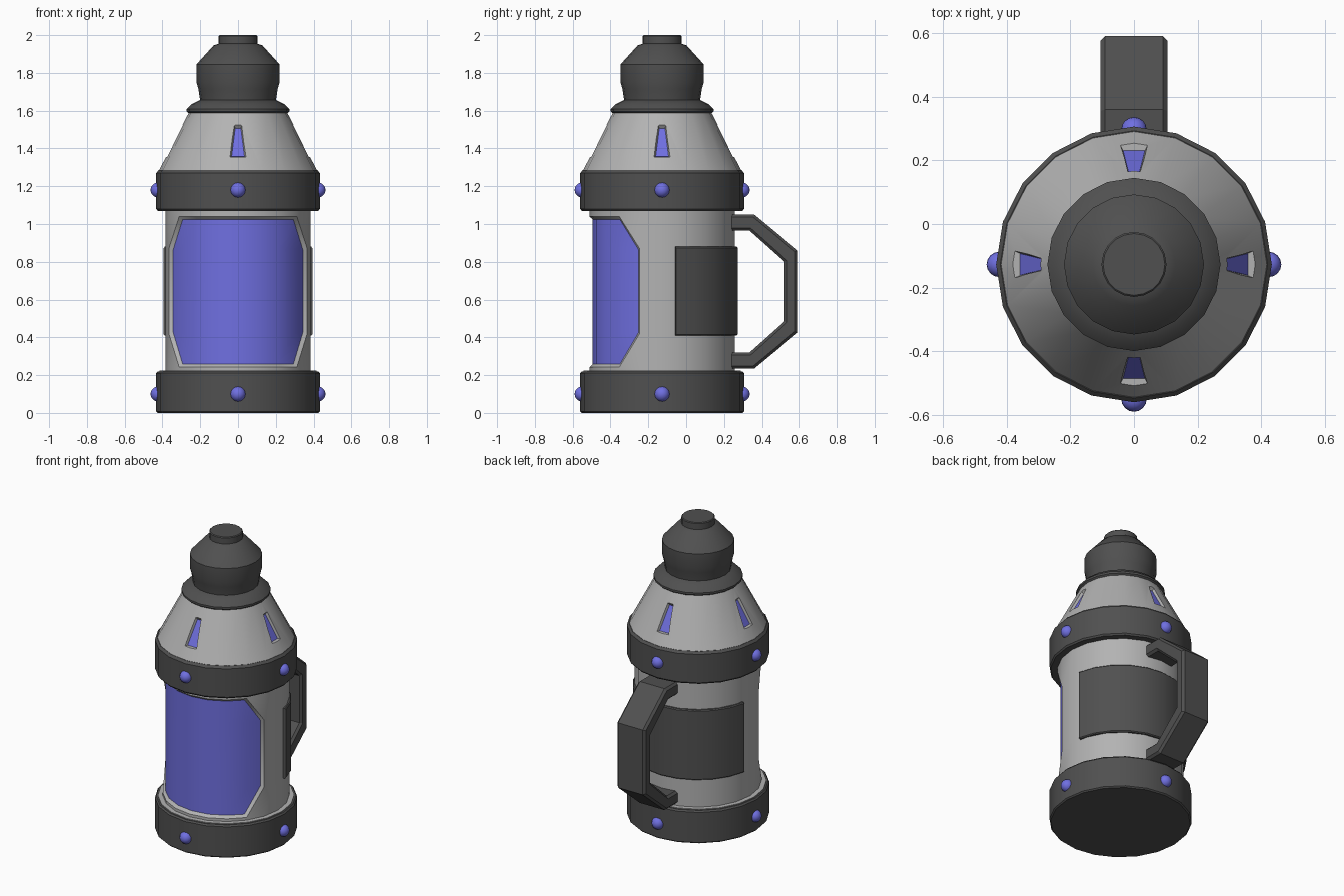
import bpy, bmesh
from math import sin, cos, radians, pi
from mathutils import Vector, Matrix

if "Cube" in bpy.data.objects:
    bpy.data.objects.remove(bpy.data.objects["Cube"])

CY = -0.127      # body axis position in y
N = 20           # sides of the turned parts


def material(name, color):
    m = bpy.data.materials.new(name)
    m.diffuse_color = color
    m.use_nodes = True
    m.node_tree.nodes["Principled BSDF"].inputs["Base Color"].default_value = m.diffuse_color
    return m


BLUE = material("blue_glass", (0.16, 0.16, 0.75, 1))
DARK = material("dark_grey", (0.08, 0.08, 0.08, 1))
LIGHT = material("light_grey", (0.45, 0.45, 0.45, 1))


def finish(name, bm, mat):
    bmesh.ops.recalc_face_normals(bm, faces=bm.faces)
    me = bpy.data.meshes.new(name)
    bm.to_mesh(me)
    bm.free()
    me.materials.append(mat)
    ob = bpy.data.objects.new(name, me)
    bpy.context.collection.objects.link(ob)
    return ob


def ring_point(r, a, z):
    return (r * cos(a), CY + r * sin(a), z)


def lathe_bm(profile):
    bm = bmesh.new()
    rings = [[bm.verts.new(ring_point(r, 2 * pi * k / N, z)) for k in range(N)]
             for r, z in profile]
    for lo, hi in zip(rings, rings[1:]):
        for k in range(N):
            j = (k + 1) % N
            bm.faces.new((lo[k], lo[j], hi[j], hi[k]))
    bm.faces.new(rings[0][::-1])
    bm.faces.new(rings[-1])
    return bm


def lathe(name, profile, mat):
    return finish(name, lathe_bm(profile), mat)


def loft(name, loops, mat):
    bm = bmesh.new()
    vs = [[bm.verts.new(p) for p in loop] for loop in loops]
    n = len(vs[0])
    for a, b in zip(vs, vs[1:]):
        for i in range(n):
            j = (i + 1) % n
            bm.faces.new((a[i], a[j], b[j], b[i]))
    bm.faces.new(vs[0][::-1])
    bm.faces.new(vs[-1])
    return finish(name, bm, mat)


# Turned bands, collar and cap
lathe("base_band", [(.425, 0), (.433, .008), (.433, .21), (.425, .22)], DARK)
lathe("upper_band", [(.425, 1.07), (.433, 1.08), (.433, 1.27), (.42, 1.285)], DARK)
lathe("collar", [(.26, 1.585), (.272, 1.595), (.272, 1.608), (.245, 1.635), (.19, 1.662)], DARK)
lathe("cap", [(.2, 1.65), (.21, 1.715), (.22, 1.75), (.22, 1.845), (.13, 1.945),
              (.102, 1.955), (.102, 1.995), (.097, 2.0)], DARK)

# Body with a recessed front window whose corners are cut diagonally
bm = lathe_bm([(.415, .2), (.415, .224), (.385, .224), (.385, .242), (.385, .42),
               (.385, .87), (.385, 1.04), (.385, 1.08)])
bm.verts.ensure_lookup_table()
bmesh.ops.recalc_face_normals(bm, faces=bm.faces)
at = lambda ring, k: bm.verts[ring * N + k]
window = {at(r, k) for r in range(3, 7) for k in range(11, 20)}
for edge_ring, mid_ring in ((3, 4), (6, 5)):
    for side, inner in ((11, 12), (19, 18)):
        bmesh.ops.connect_verts(bm, verts=[at(edge_ring, inner), at(mid_ring, side)])
        window.discard(at(edge_ring, side))
pane = [f for f in bm.faces if all(v in window for v in f.verts)]
bmesh.ops.inset_region(bm, faces=pane, thickness=.016, depth=-.018, use_even_offset=True)
for f in pane:
    f.material_index = 1
body = finish("body", bm, LIGHT)
body.data.materials.append(BLUE)

# Curved plate wrapped around the back
section = [(.36, .41), (.394, .41), (.4, .416), (.4, .874), (.394, .88), (.36, .88)]
loft("back_plate", [[ring_point(r, radians(10.5 + 159 * i / 10), z) for r, z in section]
                    for i in range(11)], DARK)

# Shoulder cone
shoulder = lathe("shoulder", [(.42, 1.28), (.26, 1.59)], LIGHT)


def slot_prism(name, a, layers, mat):
    # Tapered trapezoid lying on the cone slope; layers are (height, width scale, length scale)
    e, t = Vector((cos(a), sin(a), 0)), Vector((-sin(a), cos(a), 0))
    up = Vector((0, 0, 1))
    slope = (up * .31 - e * .16).normalized()
    normal = (e * .31 + up * .16).normalized()
    centre = Vector((0, CY, 1.44)) + e * .337
    corners = ((-.045, -.095), (.045, -.095), (.02, .095), (-.02, .095))
    return loft(name, [[centre + normal * h + t * (w * sw) + slope * (s * sl)
                        for w, s in corners] for h, sw, sl in layers], mat)


# Slots cut into the shoulder, each with a blue pane on its floor
cutters = []
for i in range(4):
    a = i * pi / 2
    cut = slot_prism(f"slot_cutter_{i}", a, [(-.022, .75, .88), (.022, 1.25, 1.12)], LIGHT)
    cut.hide_render = True
    cutters.append(cut)
    mod = shoulder.modifiers.new("slot", "BOOLEAN")
    mod.operation, mod.solver, mod.object = "DIFFERENCE", "EXACT", cut
    slot_prism(f"slot_pane_{i}", a, [(-.03, .76, .885), (-.019, .76, .885)], BLUE)
deps = bpy.context.evaluated_depsgraph_get()
cut_mesh = bpy.data.meshes.new_from_object(shoulder.evaluated_get(deps))
shoulder.modifiers.clear()
shoulder.data = cut_mesh
for cut in cutters:
    bpy.data.objects.remove(cut)

# Blue studs around both bands
for band, z in (("lower", .1), ("upper", 1.18)):
    for i in range(4):
        bm = bmesh.new()
        bmesh.ops.create_uvsphere(bm, u_segments=16, v_segments=10, radius=.04,
                                  matrix=Matrix.Translation(ring_point(.423, i * pi / 2, z)))
        finish(f"{band}_stud_{i}", bm, BLUE)

# Handle: half outline mirrored about its mid height, extruded across x
outer = [(.22, 1.05), (.36, 1.05), (.59, .86)]
inner = [(.22, .965), (.335, .965), (.52, .8)]
flip = lambda pts: [(y, 1.285 - z) for y, z in pts[::-1]]
outline = outer + flip(outer) + flip(inner)[::-1] + inner[::-1]
handle = loft("handle", [[(x, y, z) for y, z in outline] for x in (-.105, .105)], DARK)
bev = handle.modifiers.new("edges", "BEVEL")
bev.width, bev.segments, bev.angle_limit = .014, 1, radians(60)

# Smooth shading with crisp edges
for ob in bpy.context.scene.objects:
    ob.select_set(True)
bpy.context.view_layer.objects.active = shoulder
bpy.ops.object.shade_smooth_by_angle(angle=radians(30))
handle.data.shade_flat()
